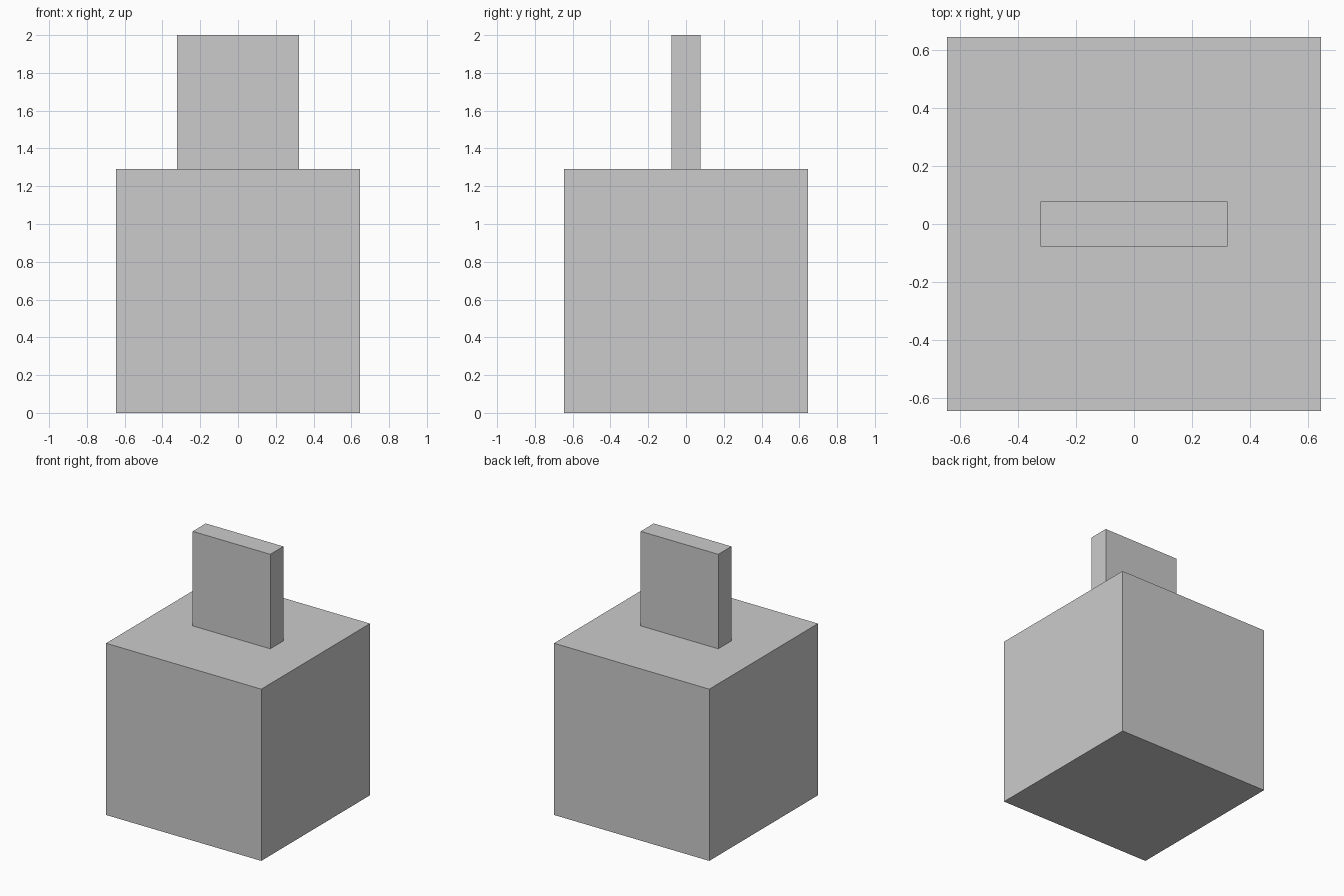
import bpy

if "Cube" in bpy.data.objects:
    bpy.data.objects.remove(bpy.data.objects["Cube"])


def box(name, size, base_z):
    """Flat-faced box centred on x and y, standing on base_z."""
    bpy.ops.mesh.primitive_cube_add(size=1, location=(0, 0, base_z + size[2] / 2))
    obj = bpy.context.object
    obj.name = name
    obj.scale = size
    bpy.ops.object.transform_apply(location=False, rotation=False, scale=True)
    return obj


BASE = 1.29

# Cube body
box("base_cube", (BASE, BASE, BASE), 0)

# Thin upright plate standing on the cube
box("upright_plate", (0.645, 0.155, 2 - BASE), BASE)
